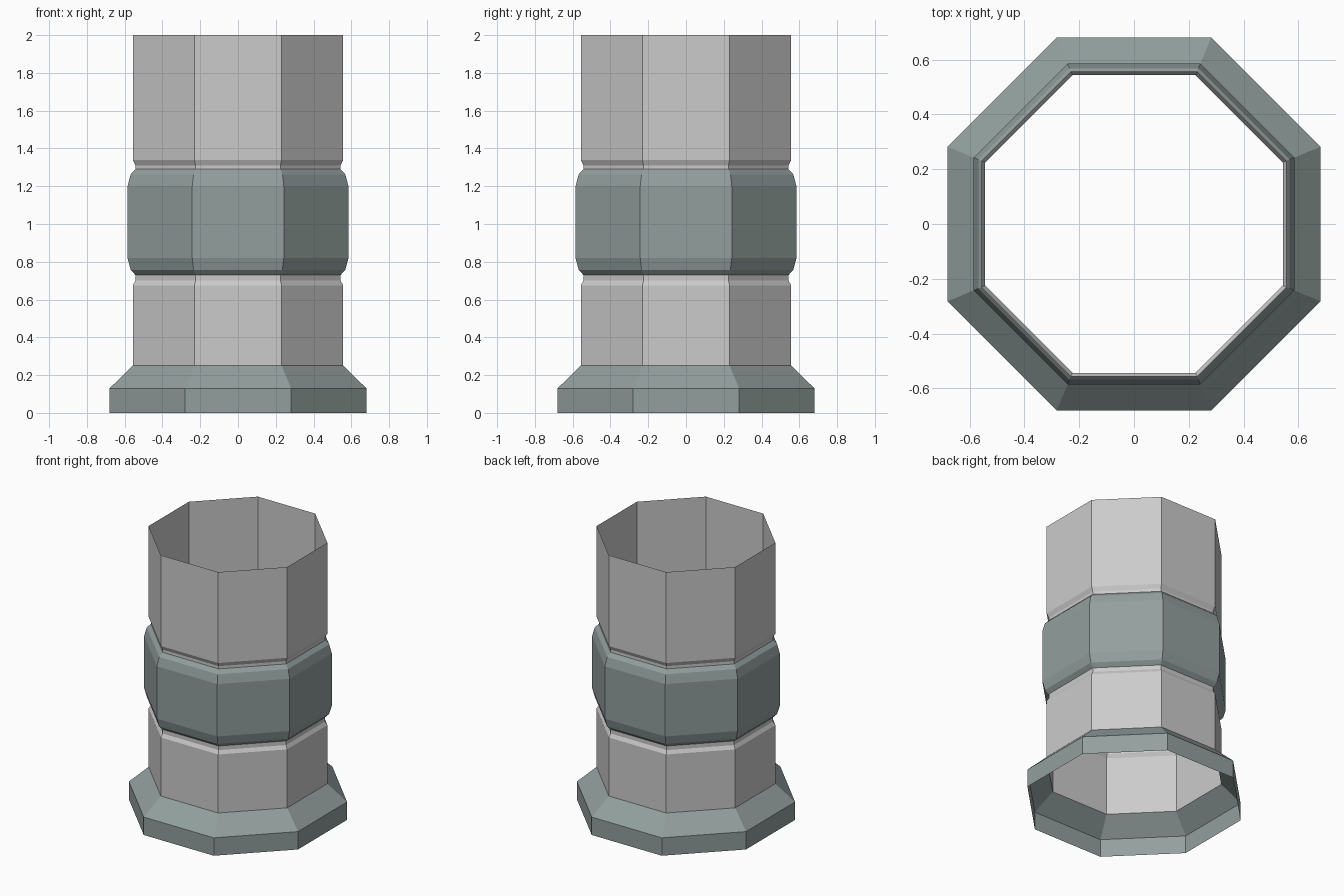
import bpy, bmesh, math

if "Cube" in bpy.data.objects:
    bpy.data.objects.remove(bpy.data.objects["Cube"])

green_grey = bpy.data.materials.new("green_grey")
green_grey.diffuse_color = (0.29, 0.35, 0.34, 1)
green_grey.use_nodes = True
green_grey.node_tree.nodes["Principled BSDF"].inputs["Base Color"].default_value = green_grey.diffuse_color

SIDES = 8


def octagon_shell(name, profile, material=None):
    """Open eight-sided shell; profile is (distance to flat, height) pairs."""
    bm = bmesh.new()
    rings = []
    for flat, z in profile:
        r = flat / math.cos(math.pi / SIDES)
        angles = [(i + 0.5) * math.tau / SIDES for i in range(SIDES)]
        rings.append([bm.verts.new((r * math.cos(a), r * math.sin(a), z)) for a in angles])
    for low, high in zip(rings, rings[1:]):
        for i in range(SIDES):
            j = (i + 1) % SIDES
            bm.faces.new((low[i], low[j], high[j], high[i]))
    mesh = bpy.data.meshes.new(name)
    bm.to_mesh(mesh)
    bm.free()
    obj = bpy.data.objects.new(name, mesh)
    bpy.context.collection.objects.link(obj)
    if material:
        mesh.materials.append(material)
    return obj


# Flared foot, hollow underneath
octagon_shell("base_flange", [(0.68, 0), (0.68, 0.13), (0.557, 0.25)], green_grey)

# Pipe below the collar, pinched at its top
octagon_shell("lower_pipe", [(0.557, 0.25), (0.557, 0.675), (0.543, 0.70), (0.543, 0.73)])

# Bevelled collar
octagon_shell("collar", [(0.543, 0.73), (0.568, 0.757), (0.585, 0.82),
                         (0.585, 1.20), (0.568, 1.263), (0.543, 1.29)], green_grey)

# Pipe above the collar, pinched at its bottom
octagon_shell("upper_pipe", [(0.543, 1.29), (0.543, 1.31), (0.557, 1.34), (0.557, 2.0)])
